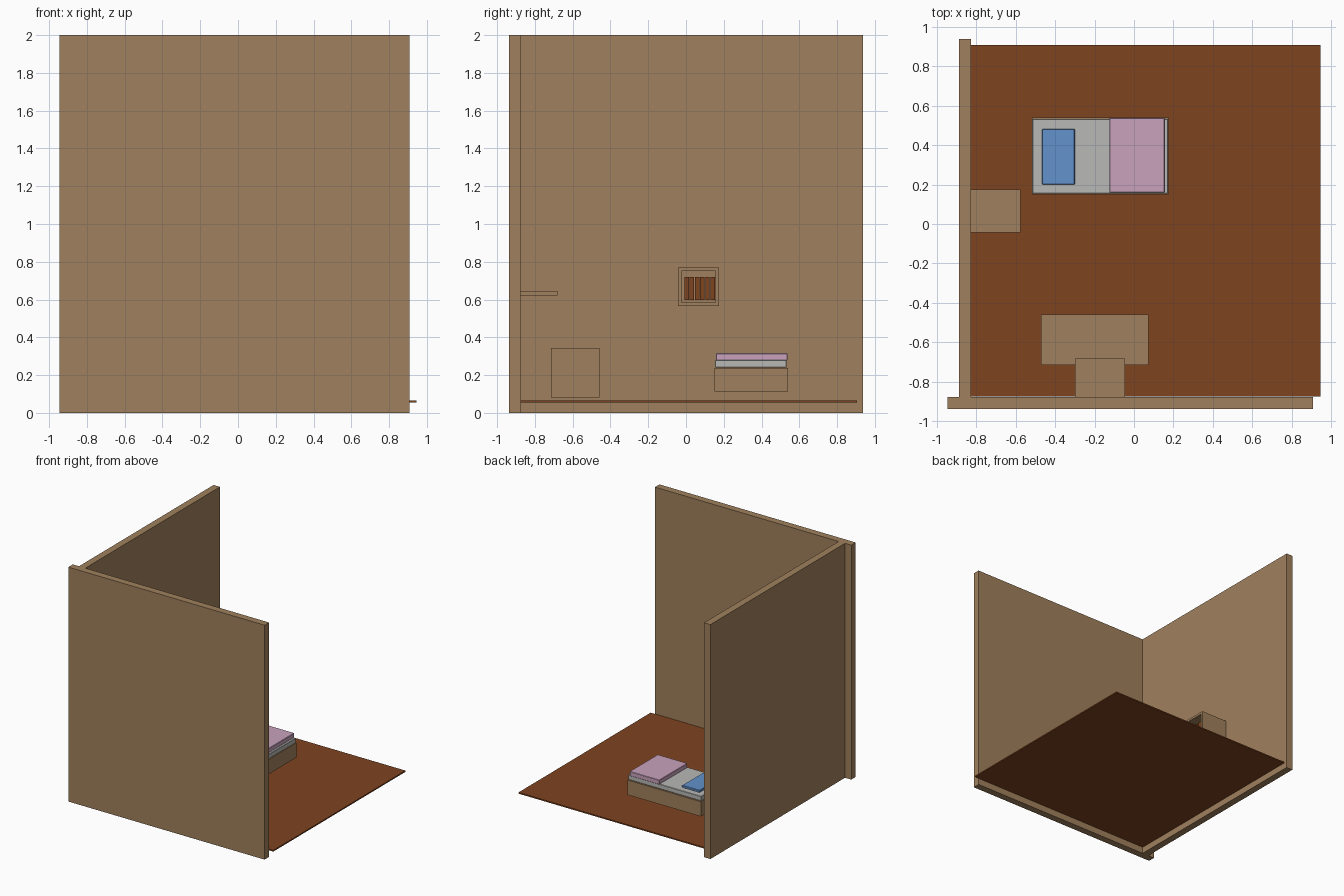
import bpy

if "Cube" in bpy.data.objects:
    bpy.data.objects.remove(bpy.data.objects["Cube"])

def material(name, rgb):
    m = bpy.data.materials.new(name)
    m.diffuse_color = (*rgb, 1)
    m.use_nodes = True
    m.node_tree.nodes["Principled BSDF"].inputs["Base Color"].default_value = m.diffuse_color
    return m

WOOD = material("light wood", (0.352, 0.216, 0.109))
BROWN = material("dark brown", (0.209, 0.056, 0.014))
GREY = material("sheet grey", (0.479, 0.479, 0.468))
PINK = material("blanket pink", (0.578, 0.361, 0.503))
BLUE = material("pillow blue", (0.122, 0.287, 0.597))

def box(name, x, y, z, mat, bevel=0):
    """Box from (min, max) ranges on each axis."""
    bpy.ops.mesh.primitive_cube_add(size=1)
    o = bpy.context.object
    o.name = name
    o.location = [(r[0] + r[1]) / 2 for r in (x, y, z)]
    o.scale = [r[1] - r[0] for r in (x, y, z)]
    bpy.ops.object.transform_apply(location=False, rotation=False, scale=True)
    o.data.materials.append(mat)
    if bevel:
        b = o.modifiers.new("soft edge", 'BEVEL')
        b.width = bevel
        b.segments = 1
    return o

# room shell
box("front_wall", (-0.946, 0.907), (-0.937, -0.877), (0, 2), WOOD)
box("left_wall", (-0.887, -0.827), (-0.877, 0.938), (0, 2), WOOD)
box("floor", (-0.827, 0.946), (-0.875, 0.906), (0.055, 0.066), BROWN)

# bed
box("bed_base", (-0.518, 0.175), (0.15, 0.54), (0.112, 0.238), WOOD)
box("mattress", (-0.516, 0.173), (0.154, 0.533), (0.24, 0.28), GREY, 0.003)
box("blanket", (-0.125, 0.156), (0.159, 0.538), (0.278, 0.316), PINK, 0.003)
box("pillow", (-0.466, -0.3), (0.2, 0.482), (0.278, 0.298), BLUE, 0.003)

# chest and plank shelf by the front wall
box("chest", (-0.472, 0.074), (-0.714, -0.459), (0.082, 0.344), WOOD)
box("wall_shelf", (-0.3, -0.046), (-0.877, -0.681), (0.622, 0.645), WOOD)

# open book box on the left wall
X, Y, Z, T = (-0.827, -0.576), (-0.042, 0.176), (0.566, 0.77), 0.019
for name, z in (("book_box_bottom", (Z[0], Z[0] + T)), ("book_box_top", (Z[1] - T, Z[1]))):
    box(name, X, Y, z, WOOD)
for name, y in (("book_box_near_side", (Y[0], Y[0] + T)), ("book_box_far_side", (Y[1] - T, Y[1]))):
    box(name, X, y, (Z[0] + T, Z[1] - T), WOOD)

# row of books
for i in range(6):
    y = -0.008 + i * 0.0275
    box(f"book_{i + 1}", (-0.79, -0.62), (y, y + 0.0235), (0.598, 0.72), BROWN)
